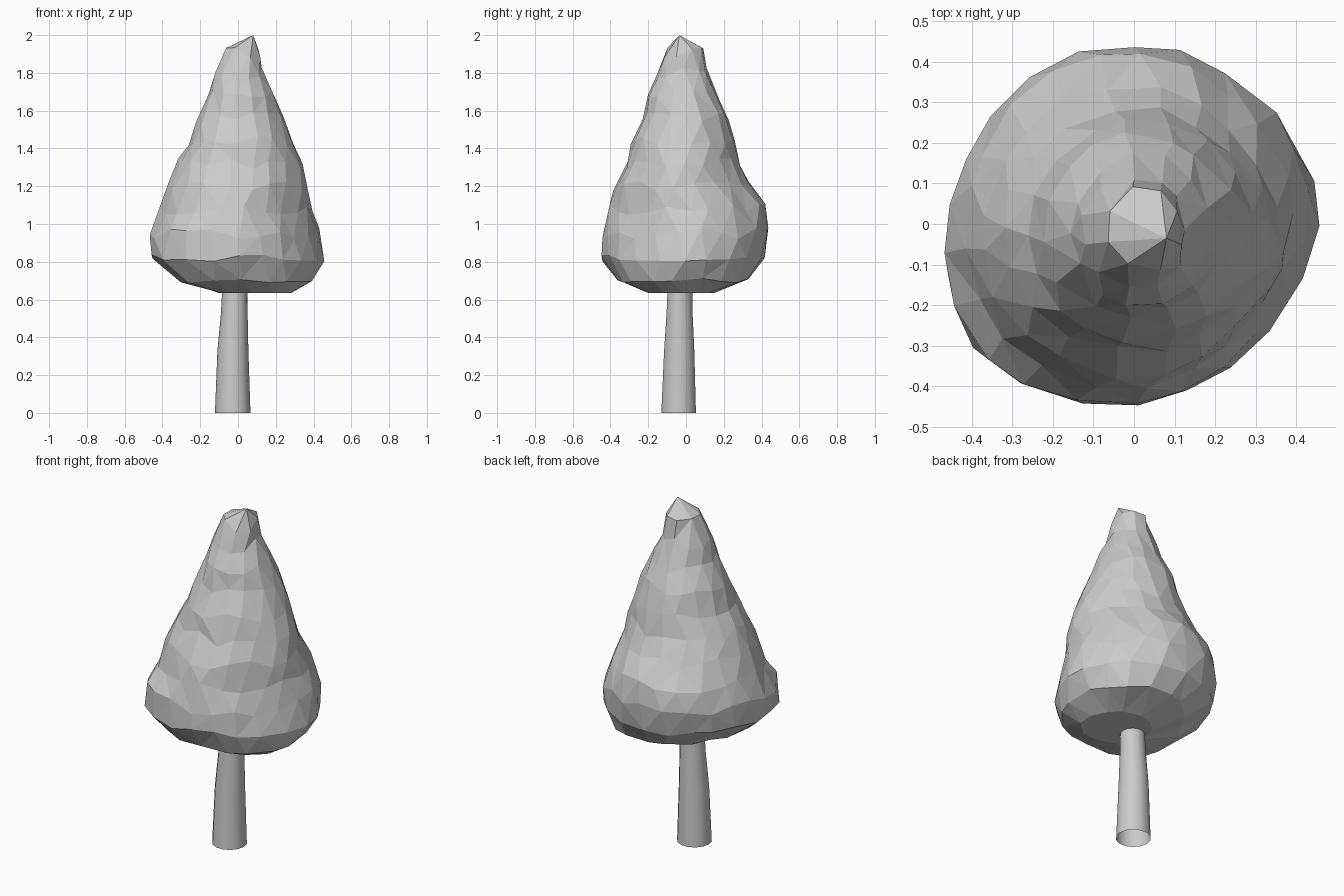
import bpy, bmesh, math, random

if "Cube" in bpy.data.objects:
    bpy.data.objects.remove(bpy.data.objects["Cube"])

random.seed(11)


def finish(bm, name):
    bmesh.ops.recalc_face_normals(bm, faces=bm.faces)
    mesh = bpy.data.meshes.new(name)
    bm.to_mesh(mesh)
    bm.free()
    ob = bpy.data.objects.new(name, mesh)
    bpy.context.collection.objects.link(ob)
    return ob


def zipper(bm, a, b):
    """Triangulate between two closed rings, always taking the shorter diagonal."""
    i = j = 0
    n, m = len(a), len(b)
    while i < n or j < m:
        da = (a[(i + 1) % n].co - b[j % m].co).length if i < n else 9
        db = (a[i % n].co - b[(j + 1) % m].co).length if j < m else 9
        if da <= db:
            bm.faces.new((a[i % n], a[(i + 1) % n], b[j % m]))
            i += 1
        else:
            bm.faces.new((a[i % n], b[(j + 1) % m], b[j % m]))
            j += 1


def lobe(angle, centre, power=4):
    return max(0, math.cos(angle - math.radians(centre))) ** power


# Foliage: irregular faceted cone
# rows are z, x min, x max, y min, y max, sides, bulges at 220, 322 and 45 deg
rows = [
    (0.635, -0.10, 0.26, -0.19, 0.15, 12, 0.05, 0.25, 0),
    (0.70, -0.26, 0.39, -0.34, 0.34, 17, 0.28, 0.02, 0),
    (0.82, -0.445, 0.46, -0.44, 0.415, 20, 0.11, -0.07, 0),
    (0.95, -0.455, 0.44, -0.44, 0.44, 22, 0.08, -0.08, 0),
    (1.08, -0.42, 0.41, -0.405, 0.43, 21, 0.03, -0.08, -0.07),
    (1.20, -0.375, 0.38, -0.38, 0.35, 20, 0.01, -0.06, -0.07),
    (1.32, -0.325, 0.345, -0.315, 0.29, 18, 0.01, -0.03, -0.05),
    (1.44, -0.255, 0.29, -0.285, 0.26, 17, 0.02, 0, -0.02),
    (1.56, -0.22, 0.245, -0.225, 0.225, 15, 0.02, 0, 0),
    (1.68, -0.16, 0.195, -0.205, 0.17, 13, 0, 0, 0),
    (1.80, -0.125, 0.135, -0.15, 0.12, 11, 0, 0, 0),
    (1.905, -0.08, 0.12, -0.115, 0.105, 8, 0, 0, 0),
]
bm = bmesh.new()
rings = []
for k, (z, x0, x1, y0, y1, n, b1, b2, b3) in enumerate(rows):
    ring = []
    for i in range(n):
        a = 2 * math.pi * (i + 0.5 * (k % 2) + random.uniform(-0.2, 0.2)) / n
        dz = random.uniform(-1, 1) * (0, 0.012, 0.02, 0.03)[min(k, 3)]
        s = (1 + b1 * lobe(a, 220) + b2 * lobe(a, 322) + b3 * lobe(a, 45)
             - 0.03 * lobe(a, 150))
        s *= random.uniform(0.99, 1.02)
        shrink = 0.38 * dz if k > 4 else 0      # stay on the cone's slope
        ring.append(bm.verts.new((
            (x0 + x1) / 2 + ((x1 - x0) / 2 * s - shrink) * math.cos(a),
            (y0 + y1) / 2 + ((y1 - y0) / 2 * s - shrink) * math.sin(a),
            z + dz)))
    rings.append(ring)
for a, b in zip(rings, rings[1:]):
    zipper(bm, a, b)
tip = bm.verts.new((0.08, -0.035, 2.0))
top = rings[-1]
for i in range(len(top)):
    bm.faces.new((top[i], top[(i + 1) % len(top)], tip))
bm.faces.new(rings[0])
finish(bm, "foliage")

# Trunk: tapered, slightly bent open tube, rows are z, centre x, centre y, radius
bm = bmesh.new()
sections = [(0, -0.028, -0.039, 0.094), (0.33, -0.027, -0.036, 0.082),
            (0.52, -0.02, -0.034, 0.071), (0.68, -0.016, -0.032, 0.066)]
sides = 14
tube = [[bm.verts.new((cx + r * math.cos(2 * math.pi * i / sides),
                       cy + r * math.sin(2 * math.pi * i / sides), z))
         for i in range(sides)] for z, cx, cy, r in sections]
for a, b in zip(tube, tube[1:]):
    for i in range(sides):
        j = (i + 1) % sides
        bm.faces.new((a[i], a[j], b[j], b[i]))
trunk = finish(bm, "trunk")
for p in trunk.data.polygons:
    p.use_smooth = True
